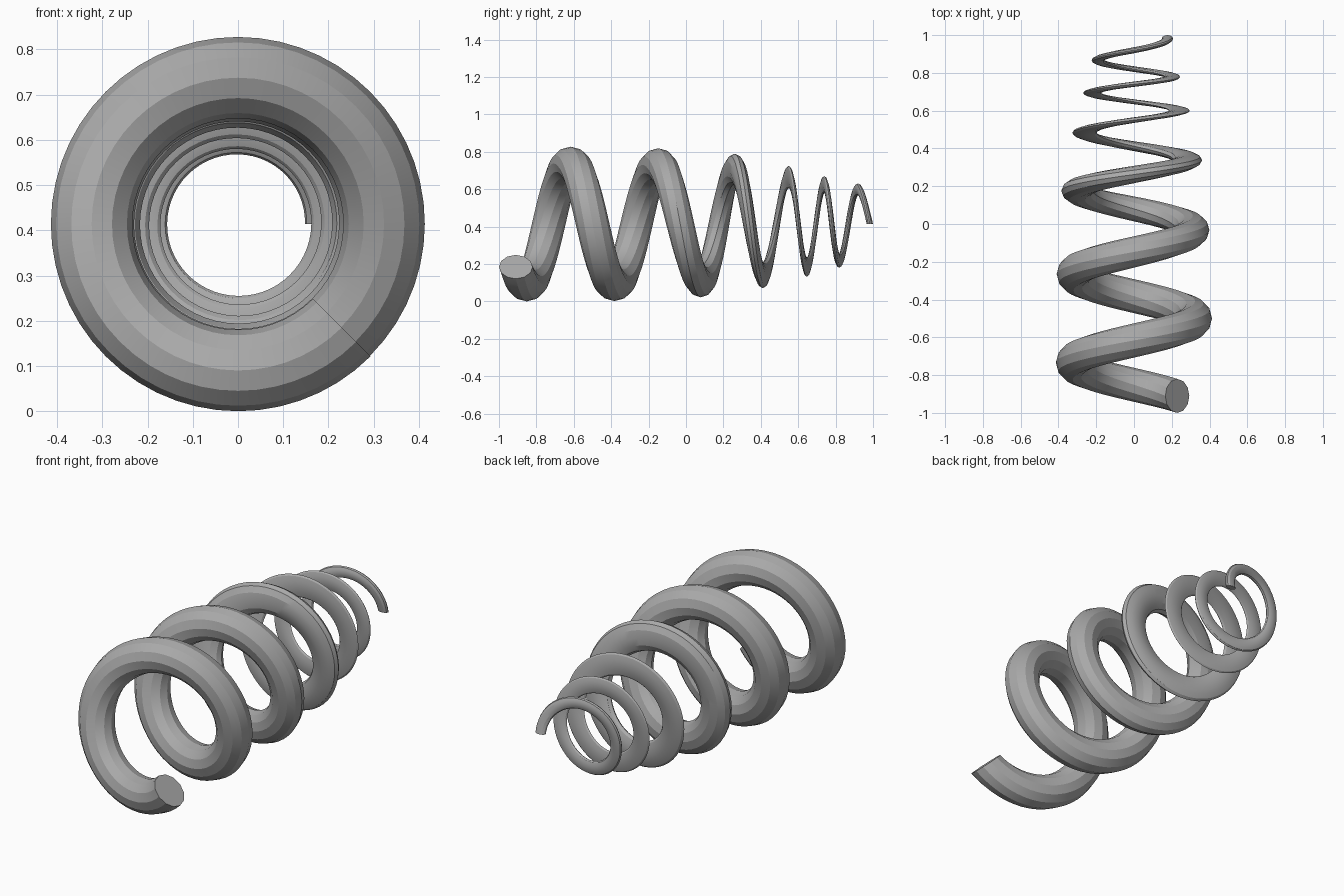
import bpy
import bmesh
import math

SIDES = 12            # sides of the coil's cross-section
STEPS_PER_QUARTER = 14
AXIS_HEIGHT = 0.414

# Stations along the coil:
# quarter turns, depth y, coil radius, radial half width, half thickness in y
STATIONS = [
    (-0.5, -0.910, 0.324, 0.090, 0.090),
    (4, -0.382, 0.322, 0.090, 0.090),
    (6, -0.148, 0.316, 0.089, 0.083),
    (8, 0.080, 0.306, 0.086, 0.066),
    (10, 0.262, 0.294, 0.081, 0.046),
    (12, 0.412, 0.273, 0.070, 0.026),
    (14, 0.550, 0.250, 0.060, 0.015),
    (16, 0.647, 0.230, 0.052, 0.013),
    (18, 0.740, 0.211, 0.045, 0.014),
    (20, 0.820, 0.196, 0.037, 0.015),
    (22, 0.920, 0.185, 0.031, 0.016),
    (23, 0.983, 0.177, 0.029, 0.017),
]


def slope(i, c):
    """Central difference of column c at station i."""
    a = STATIONS[max(i - 1, 0)]
    b = STATIONS[min(i + 1, len(STATIONS) - 1)]
    return (b[c] - a[c]) / (b[0] - a[0])


def sample(k):
    """Smoothly interpolate all columns at quarter turn k."""
    i = 0
    while i < len(STATIONS) - 2 and k > STATIONS[i + 1][0]:
        i += 1
    p, q = STATIONS[i], STATIONS[i + 1]
    h = q[0] - p[0]
    t = (k - p[0]) / h
    s = t * t * (3 - 2 * t)
    return [
        p[c] * (1 - s) + q[c] * s
        + h * t * (1 - t) * ((1 - t) * slope(i, c) - t * slope(i + 1, c))
        for c in range(1, 5)
    ]


def add_ring(bm, k):
    """One cross-section lying in the plane through the coil's axis."""
    y, radius, wide, thick = sample(k)
    turn = -math.pi / 2 * (k + 1)
    ring = []
    for j in range(SIDES):
        a = math.tau * j / SIDES
        r = radius + wide * math.cos(a)
        ring.append(bm.verts.new((r * math.cos(turn),
                                  y + thick * math.sin(a),
                                  AXIS_HEIGHT + r * math.sin(turn))))
    return ring


def make_material(name, color):
    mat = bpy.data.materials.new(name)
    mat.use_nodes = True
    mat.diffuse_color = color
    for node in mat.node_tree.nodes:
        if node.type == 'BSDF_PRINCIPLED':
            node.inputs["Base Color"].default_value = color
    return mat


# Remove the default cube
cube = bpy.data.objects.get("Cube")
if cube:
    bpy.data.objects.remove(cube, do_unlink=True)

# Sweep the section along the tapering coil
bm = bmesh.new()
first, last = STATIONS[0][0], STATIONS[-1][0]
count = round((last - first) * STEPS_PER_QUARTER)
rings = [add_ring(bm, first + (last - first) * i / count)
         for i in range(count + 1)]
for a, b in zip(rings, rings[1:]):
    for j in range(SIDES):
        n = (j + 1) % SIDES
        bm.faces.new((a[j], a[n], b[n], b[j]))

# Flat caps at both ends
bm.faces.new(rings[0])
bm.faces.new(rings[-1])
bmesh.ops.recalc_face_normals(bm, faces=bm.faces[:])

mesh = bpy.data.meshes.new("tapered_coil_spring")
bm.to_mesh(mesh)
bm.free()
mesh.materials.append(make_material("grey metal", (0.4, 0.4, 0.4, 1)))
spring = bpy.data.objects.new("tapered_coil_spring", mesh)
bpy.context.collection.objects.link(spring)

# Smooth along the coil, crisp bands around it
bpy.ops.object.select_all(action='DESELECT')
spring.select_set(True)
bpy.context.view_layer.objects.active = spring
bpy.ops.object.shade_smooth_by_angle(angle=math.radians(20))
